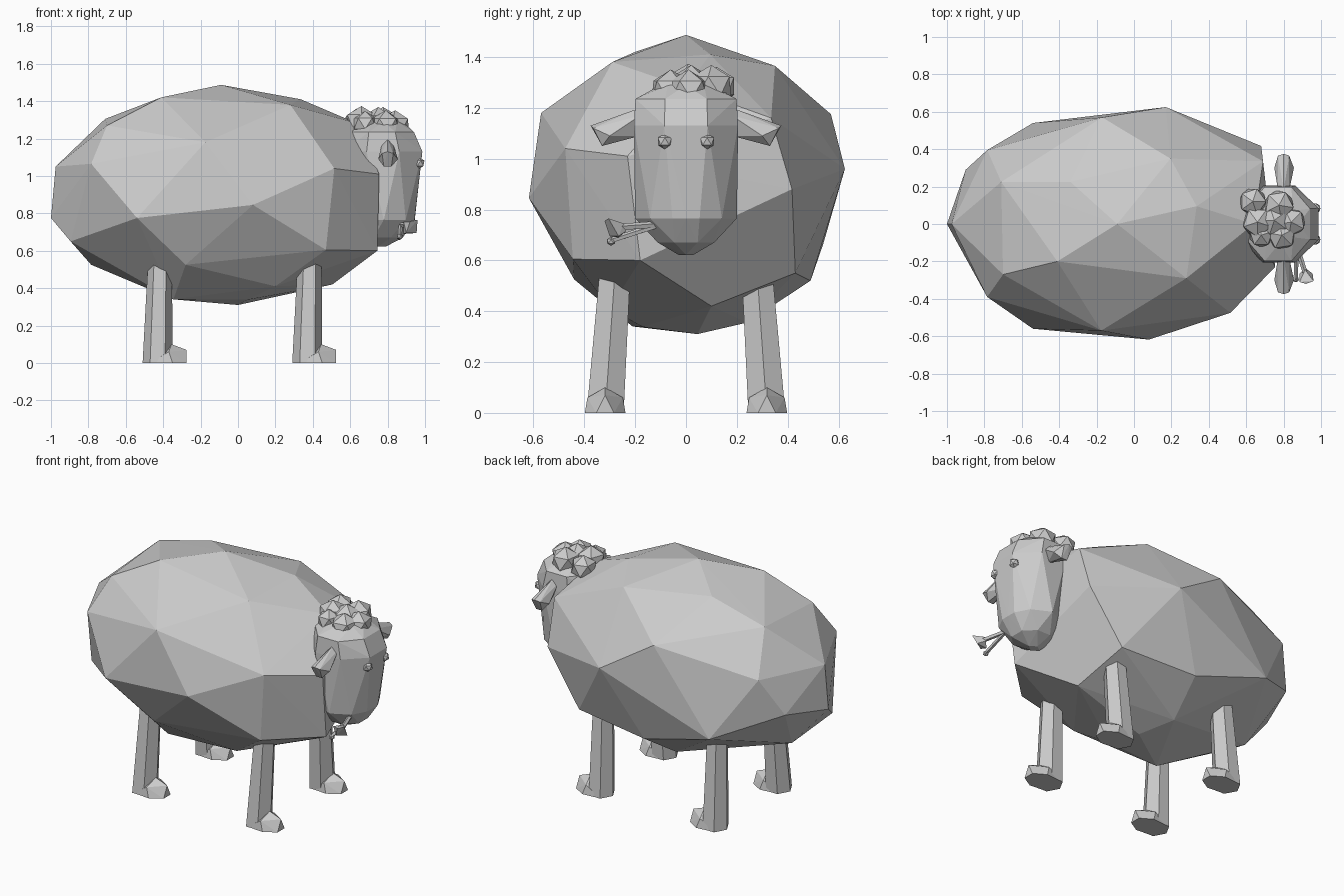
import bpy, bmesh
from math import cos, sin, pi
from mathutils import Matrix, Vector


def finish(name, bm):
    bmesh.ops.recalc_face_normals(bm, faces=bm.faces[:])
    me = bpy.data.meshes.new(name)
    bm.to_mesh(me)
    bm.free()
    ob = bpy.data.objects.new(name, me)
    bpy.context.collection.objects.link(ob)
    return ob


def hull(name, pts):
    bm = bmesh.new()
    vs = [bm.verts.new(p) for p in pts]
    bmesh.ops.convex_hull(bm, input=vs)
    bmesh.ops.delete(bm, geom=[v for v in bm.verts if not v.link_faces], context='VERTS')
    return finish(name, bm)


def ball(name, c, r, sub=1, scale=(1, 1, 1), turn=0.0):
    bm = bmesh.new()
    bmesh.ops.create_icosphere(bm, subdivisions=sub, radius=r)
    m = Matrix.Translation(c) @ Matrix.Rotation(turn, 4, 'Z') @ Matrix.Diagonal((*scale, 1))
    bmesh.ops.transform(bm, matrix=m, verts=bm.verts[:])
    return finish(name, bm)


def ring(cx, cy, z, rx, ry, n, off=0.0):
    return [(cx + rx * cos(2 * pi * (i + off) / n),
             cy + ry * sin(2 * pi * (i + off) / n), z) for i in range(n)]


def loft(name, rings):
    bm = bmesh.new()
    loops = [[bm.verts.new(p) for p in r] for r in rings]
    n = len(loops[0])
    for a, b in zip(loops, loops[1:]):
        for i in range(n):
            j = (i + 1) % n
            bm.faces.new((a[i], a[j], b[j], b[i]))
    bm.faces.new(loops[0])
    bm.faces.new(loops[-1])
    return finish(name, bm)


def rod(name, a, b, r):
    a, b = Vector(a), Vector(b)
    bm = bmesh.new()
    bmesh.ops.create_cone(bm, cap_ends=True, segments=5, radius1=r, radius2=r, depth=(b - a).length)
    m = Matrix.Translation((a + b) / 2) @ (b - a).to_track_quat('Z', 'Y').to_matrix().to_4x4()
    bmesh.ops.transform(bm, matrix=m, verts=bm.verts[:])
    return finish(name, bm)


# faceted woolly body, a coarse irregular hull
hull("woolly_body", [
    (-1, 0, .775), (-.975, 0, 1.05), (-.71, .225, 1.305), (-.70, -.27, 1.27),
    (-.41, -.2, 1.42), (-.09, 0, 1.487), (.335, .095, 1.41), (.28, -.29, 1.38),
    (-.34, .225, 1.40), (.195, .35, 1.365), (-.175, -.57, 1.18), (-.785, -.39, 1.065),
    (-.54, -.56, .775), (.08, -.618, .845), (.515, -.475, 1.04), (-.28, -.44, .525),
    (.47, -.445, .605), (.755, -.23, 1.01), (.745, -.18, .6), (0, .045, .31),
    (-.345, -.21, .34), (-.785, .06, .525), (-.895, -.19, .65), (.505, .1, .42),
    (-.9, .29, .82), (-.785, .395, 1.05), (-.54, .54, .665), (-.17, .57, 1.175),
    (.17, .625, .96), (.69, .335, 1.16), (.68, .417, .88), (-.05, .49, .52),
    (.45, .43, .55), (.64, 0, 1.28), (-.1, .24, .355), (.05, -.17, .338), (.2, -.3, .41)])

# head, hull of alternating rings from crown to chin
hull("head", ring(.78, 0, 1.29, .10, .10, 8)
     + ring(.77, 0, 1.235, .185, .215, 8, .5)
     + ring(.775, 0, 1.13, .228, .222, 8, .5)
     + ring(.785, 0, .765, .172, .14, 8, .5)
     + ring(.78, 0, .765, .165, .2, 8)
     + ring(.77, 0, .67, .12, .12, 8, .5)
     + ring(.75, 0, .622, .04, .03, 4))

# curly tuft on the crown
for i, (x, y, z, r) in enumerate([
        (.635, .12, 1.285, .08), (.775, .10, 1.285, .088), (.66, .01, 1.29, .088),
        (.84, .01, 1.27, .085), (.75, .02, 1.285, .088), (.79, -.06, 1.27, .085),
        (.68, -.06, 1.28, .07)]):
    ball("curl_%d" % (i + 1), (x, y, z), r, 1, (1, 1, .95), i * 1.1)

# ears and eyes on both sides
for side, s in (("right", -1), ("left", 1)):
    hull("ear_" + side, [
        (.77, .18 * s, 1.17), (.83, .18 * s, 1.17), (.8, .18 * s, 1.2), (.8, .18 * s, 1.09),
        (.75, .30 * s, 1.09), (.855, .30 * s, 1.09), (.78, .33 * s, 1.05), (.82, .33 * s, 1.05),
        (.77, .365 * s, 1.12), (.83, .365 * s, 1.12), (.8, .375 * s, 1.13)])
    ball("eye_" + side, (.968, .083 * s, 1.068), .032)

# flower held in the mouth
rod("flower_stem", (.87, -.12, .74), (.915, -.26, .73), .014)
rod("bud_stem", (.87, -.12, .735), (.865, -.29, .68), .012)
ball("bud", (.865, -.295, .675), .018)
hull("flower_head", [(.915, -.235, .715), (.915, -.245, .745), (.885, -.265, .69), (.955, -.265, .695),
                     (.885, -.31, .755), (.96, -.305, .765), (.92, -.32, .755), (.9, -.3, .695)])

# four legs, each with a wedge-shaped hoof pointing forward
for end, x in (("back", -.43), ("front", .37)):
    for side, s in (("right", -1), ("left", 1)):
        y = .318 * s
        loft("leg_%s_%s" % (end, side), [
            ring(x, y, 0, .08, .084, 6),
            ring(x + .015, .275 * s, .62, .062, .068, 6)])
        hull("hoof_%s_%s" % (end, side), [
            (x - .04, y - .07, 0), (x - .04, y + .07, 0), (x + .08, y - .08, 0),
            (x + .08, y + .08, 0), (x + .155, y - .035, 0), (x + .155, y + .035, 0),
            (x + .06, y - .07, .06), (x + .06, y + .07, .06), (x + .075, y, .1),
            (x + .155, y, .07)])
